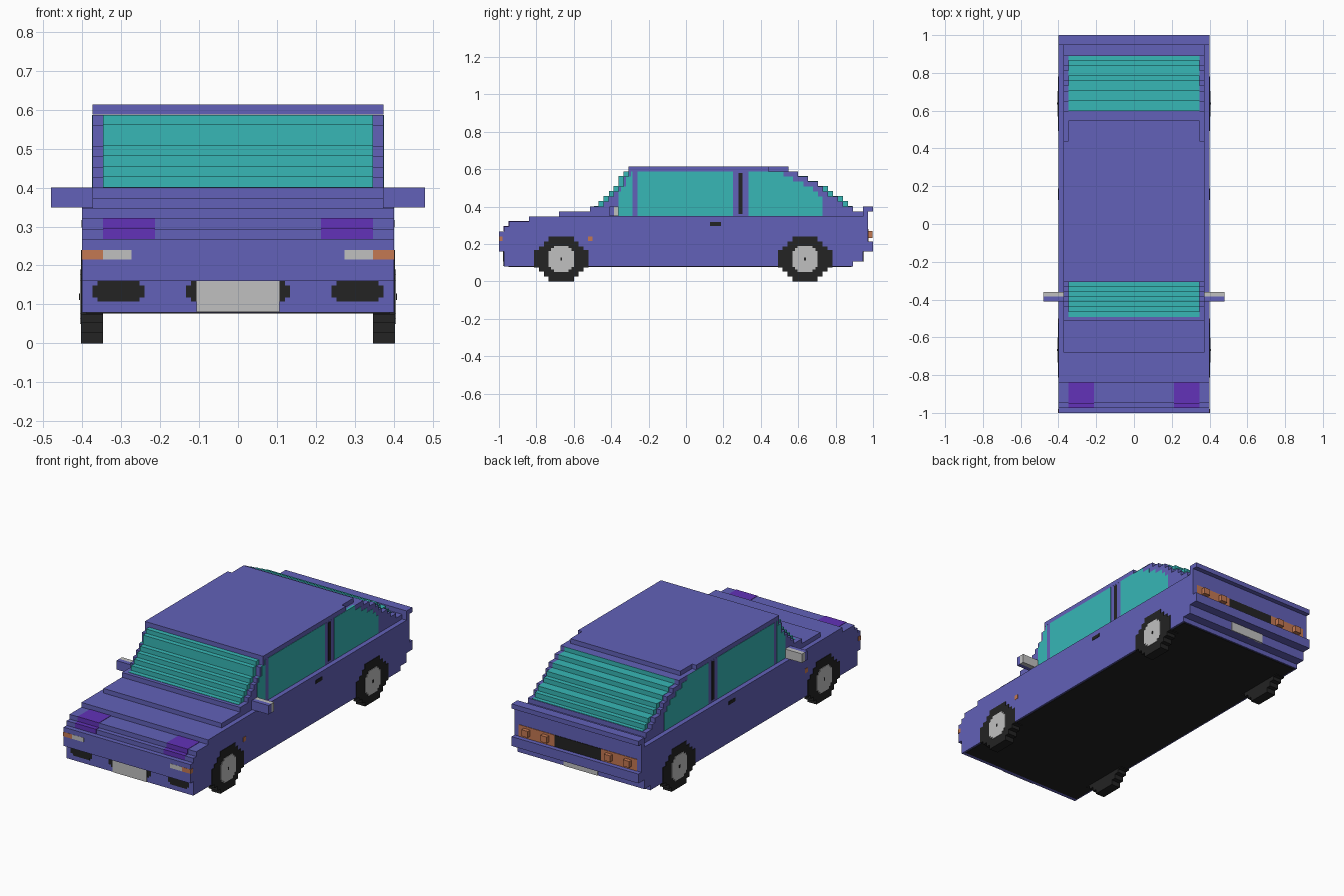
import bpy, bmesh

if "Cube" in bpy.data.objects:
    bpy.data.objects.remove(bpy.data.objects["Cube"], do_unlink=True)

V = 2 / 75  # one block of the stepped grid


def material(name, srgb):
    col = [((c / 255 + 0.055) / 1.055) ** 2.4 for c in srgb] + [1]
    m = bpy.data.materials.new(name)
    m.use_nodes = True
    m.diffuse_color = col
    m.node_tree.nodes["Principled BSDF"].inputs["Base Color"].default_value = col
    return m


BLUE = material("body blue", (98, 97, 184))
TEAL = material("glass teal", (55, 183, 182))
PURPLE = material("headlight purple", (98, 50, 184))
ORANGE = material("lamp orange", (196, 120, 82))
GREY = material("light grey", (192, 192, 192))
BLACK = material("black", (35, 35, 35))


def finish(name, bm, mat):
    bmesh.ops.recalc_face_normals(bm, faces=bm.faces)
    me = bpy.data.meshes.new(name)
    bm.to_mesh(me)
    bm.free()
    me.materials.append(mat)
    ob = bpy.data.objects.new(name, me)
    bpy.context.collection.objects.link(ob)
    return ob


def boxes(name, mat, items, mirror=False):
    """Boxes given as (x0, x1, y0, y1, z0, z1), optionally repeated at -x."""
    bm = bmesh.new()
    if mirror:
        items = items + [(-b[1], -b[0], *b[2:]) for b in items]
    for x0, x1, y0, y1, z0, z1 in items:
        vs = bmesh.ops.create_cube(bm, size=1)["verts"]
        for v in vs:
            v.co = (x1 if v.co.x > 0 else x0, y1 if v.co.y > 0 else y0,
                    z1 if v.co.z > 0 else z0)
    return finish(name, bm, mat)


def prism(name, mat, pts, x0, x1):
    """Side profile of (y, z) points extruded along x."""
    bm = bmesh.new()
    f = bm.faces.new([bm.verts.new((x0, y, z)) for y, z in pts])
    ext = bmesh.ops.extrude_face_region(bm, geom=[f])["geom"]
    for v in ext:
        if isinstance(v, bmesh.types.BMVert):
            v.co.x = x1
    return finish(name, bm, mat)


# Lower body with stepped nose and tail
prism("lower_body", BLUE, [
    (-.973, .08), (-.973, .16), (-1, .16), (-1, .267), (-.973, .267),
    (-.973, .293), (-.947, .293), (-.947, .32), (-.84, .32), (-.84, .347),
    (.973, .347), (.973, .213), (1, .213), (1, .16), (.947, .16),
    (.947, .107), (.893, .107), (.893, .08)], -.4, .4)
boxes("underbody", BLACK, [(-.39, .39, -.95, .885, .077, .085)])
boxes("hood_and_deck", BLUE, [(-.373, .373, -.68, .973, .347, .373),
                              (-.373, .373, -.513, .893, .373, .4)])
boxes("spoiler", BLUE, [(-.4, .4, .947, 1, .373, .4), (-.4, .4, .947, .973, .347, .373)])

# Cabin layers from the bottom up: front and rear edge of each glass step
front = [-.467, -.44, -.413, -.387, -.36, -.36, -.333]
rear = [.867, .84, .787, .76, .707, .653, .6]
shell, screens, side_glass = [], [(-.347, .347, -.493, .89, .39, .402)], []
W0, W1 = .36, .3745
for i, (f, r) in enumerate(zip(front, rear)):
    z0, z1 = .4 + i * V, .4 + (i + 1) * V
    shell.append((-.373, .373, f + V, r - (V if i < 4 else .002), z0, z1))
    screens.append((-.347, .347, f, r, z0, z1 + (.002 if i < 6 else 0)))
    side_glass += [(W0, W1, max(-.36, f + .04), -.285, z0, z1),
                   (W0, W1, -.258, .25, z0, z1),
                   (W0, W1, .333, min(.73, r - .08), z0, z1)]
for a, b in ((-.36, -.285), (-.258, .25), (.333, .73)):
    side_glass.append((W0, W1, a, b, .349, .4))
boxes("cabin_shell", BLUE, shell)
boxes("windscreen_and_rear_glass", TEAL, screens)
boxes("side_windows", TEAL, side_glass, mirror=True)
boxes("roof", BLUE, [(-.373, .373, -.307, .44, .587, .613),
                     (-.347, .347, .44, .547, .587, .613)])
boxes("door_pillar_strips", BLACK, [(W0, W1, .28, .302, .36, .58)], mirror=True)

# Mirrors
boxes("mirror_shells", BLUE, [(.373, .48, -.41, -.385, .349, .4)], mirror=True)
boxes("mirror_backs", GREY, [(.373, .48, -.385, -.36, .349, .4)], mirror=True)
boxes("door_handles", BLACK, [(.39, .402, .127, .187, .297, .317)], mirror=True)

# Front lights, grille slots and plate
boxes("headlights", PURPLE, [(.213, .347, -.975, -.94, .268, .295),
                             (.213, .347, -.949, -.84, .28, .322)], mirror=True)
boxes("front_indicators", ORANGE, [(.347, .402, -1.001, -.98, .215, .24),
                                   (.39, .402, -.525, -.5, .215, .24)], mirror=True)
boxes("front_side_lamps", GREY, [(.273, .347, -1.001, -.99, .215, .24)], mirror=True)
boxes("front_slots", BLACK, [(.253, .36, -.975, -.965, .107, .16),
                             (.24, .373, -.975, -.965, .118, .149),
                             (.1, .12, -.975, -.965, .107, .16),
                             (.1, .133, -.975, -.965, .118, .149)], mirror=True)
boxes("front_plate", GREY, [(-.107, .107, -.978, -.97, .081, .16)])

# Rear lights and plate
boxes("tail_lights", ORANGE, [(.147, .373, .965, .976, .214, .28),
                              (.3, .34, .97, .998, .232, .268),
                              (.18, .22, .97, .998, .232, .268)], mirror=True)
boxes("tail_panel", BLACK, [(-.147, .147, .965, .976, .214, .28)])
boxes("rear_plate", GREY, [(-.107, .107, .94, .951, .107, .16)])

# Wheels: stepped rounds, mirrored to both sides
tyre_rows = [(0, .24, .067), (.027, .213, .093), (.053, .187, .12), (.073, .167, .145)]
hub_rows = [(.05, .19, .04), (.063, .177, .055), (.077, .163, .067)]
for name, y in (("front", -.667), ("rear", .637)):
    boxes(name + "_tyres", BLACK,
          [(.347, .403, y - h, y + h, a, b) for a, b, h in tyre_rows], mirror=True)
    boxes(name + "_hubs", GREY,
          [(.39, .406, y - h, y + h, a, b) for a, b, h in hub_rows], mirror=True)
    boxes(name + "_hub_caps", BLACK, [(.4, .408, y - .005, y + .005, .112, .128)], mirror=True)
